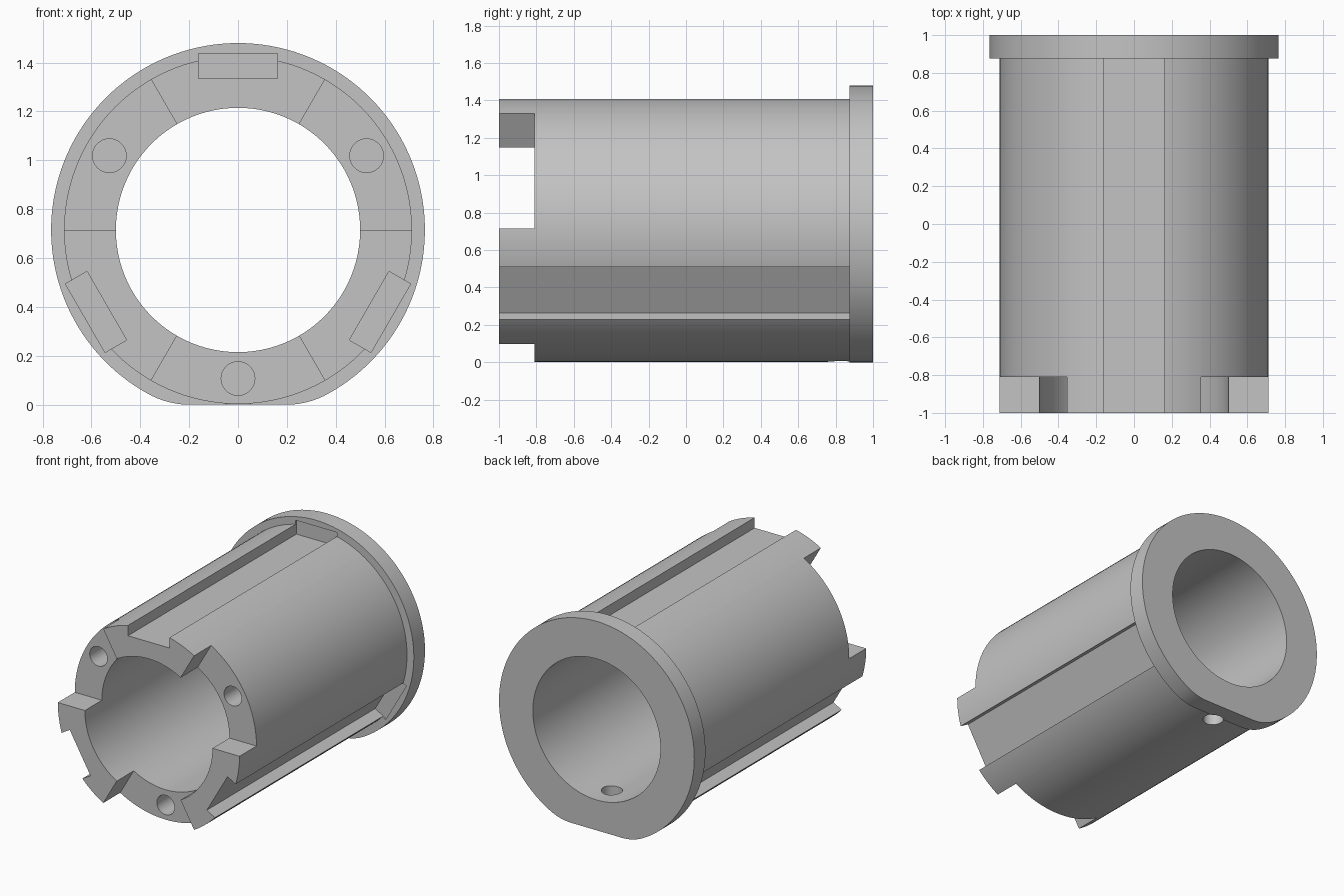
import bpy
import bmesh
from math import sin, cos, pi, radians, hypot, atan2

AXIS_Z = 0.715       # height of the sleeve axis
BORE_R, BARREL_R, FLANGE_R = 0.5, 0.712, 0.765
FLANGE_Y, NOTCH_Y = 0.875, -0.81
HOLE_R = 0.069

if "Cube" in bpy.data.objects:
    bpy.data.objects.remove(bpy.data.objects["Cube"], do_unlink=True)

grey = bpy.data.materials.new("plain_grey")
grey.use_nodes = True
grey.diffuse_color = (0.55, 0.55, 0.55, 1)
grey.node_tree.nodes["Principled BSDF"].inputs["Base Color"].default_value = grey.diffuse_color


def arc(radius, start, end, steps, cx=0, cz=0):
    """Points on an arc, angles in radians, relative to the sleeve axis."""
    return [(cx + radius * cos(start + (end - start) * i / steps),
             cz + radius * sin(start + (end - start) * i / steps))
            for i in range(steps + 1)]


def circle(radius, steps, cx=0, cz=0):
    return arc(radius, 0, 2 * pi, steps, cx, cz)[:-1]


def turned(points, angle):
    return [(x * cos(angle) - z * sin(angle), x * sin(angle) + z * cos(angle))
            for x, z in points]


def prism(name, outline, y0, y1):
    """Extrude an x-z outline along y."""
    bm = bmesh.new()
    face = bm.faces.new([bm.verts.new((x, y0, z + AXIS_Z)) for x, z in outline])
    new = bmesh.ops.extrude_face_region(bm, geom=[face])["geom"]
    for v in new:
        if isinstance(v, bmesh.types.BMVert):
            v.co.y = y1
    bmesh.ops.recalc_face_normals(bm, faces=bm.faces)
    mesh = bpy.data.meshes.new(name)
    bm.to_mesh(mesh)
    bm.free()
    mesh.materials.append(grey)
    obj = bpy.data.objects.new(name, mesh)
    bpy.context.collection.objects.link(obj)
    return obj


def combine(target, tool, operation):
    """Apply one boolean and discard the tool."""
    mod = target.modifiers.new("cut", "BOOLEAN")
    mod.operation, mod.solver, mod.object = operation, "EXACT", tool
    graph = bpy.context.evaluated_depsgraph_get()
    result = bpy.data.meshes.new_from_object(target.evaluated_get(graph))
    target.modifiers.clear()
    target.data = result
    bpy.data.objects.remove(tool, do_unlink=True)


# Barrel
sleeve = prism("flanged_sleeve", circle(BARREL_R, 120), -1, 0.94)

# Rear flange: round, with a flat underside blended by fillets
fillet = 0.35
fz = fillet - AXIS_Z
fx = ((FLANGE_R - fillet) ** 2 - fz ** 2) ** 0.5
lean = atan2(fz, fx)
outline = (arc(FLANGE_R, lean, pi - lean, 120)
           + arc(fillet, pi - lean, 1.5 * pi, 10, -fx, fz)[1:]
           + arc(fillet, -pi / 2, lean, 10, fx, fz)[:-1])
combine(sleeve, prism("flange", outline, FLANGE_Y, 1), "UNION")

# Central bore
combine(sleeve, prism("bore", circle(BORE_R, 96), -1.2, 1.2), "DIFFERENCE")

# Three sets of keyway, front notch and pin hole
for k in range(3):
    turn = k * 2 * pi / 3
    keyway = [(-0.162, 0.62), (0.162, 0.62), (0.162, 0.722), (-0.162, 0.722)]
    combine(sleeve, prism("keyway", turned(keyway, turn), -1.2, FLANGE_Y + 0.01), "DIFFERENCE")
    notch = [(0, 0), (2, 0), turned([(2, 0)], radians(60))[0]]
    combine(sleeve, prism("notch", turned(notch, turn), -1.2, NOTCH_Y), "DIFFERENCE")
    mid = turn + radians(30)
    pin = circle(HOLE_R, 32, 0.608 * cos(mid), 0.608 * sin(mid))
    combine(sleeve, prism("pin_hole", pin, -1.2, NOTCH_Y + 0.3), "DIFFERENCE")

# Radial hole through the underside, beside the flange
bpy.ops.mesh.primitive_cylinder_add(vertices=32, radius=HOLE_R, depth=0.5,
                                    location=(0, 0.828, 0.1))
drill = bpy.context.object
drill.data.materials.append(grey)
combine(sleeve, drill, "DIFFERENCE")

# Smooth the round walls, keep the edges crisp
bpy.ops.object.select_all(action="DESELECT")
sleeve.select_set(True)
bpy.context.view_layer.objects.active = sleeve
bpy.ops.object.shade_smooth_by_angle(angle=radians(25))
